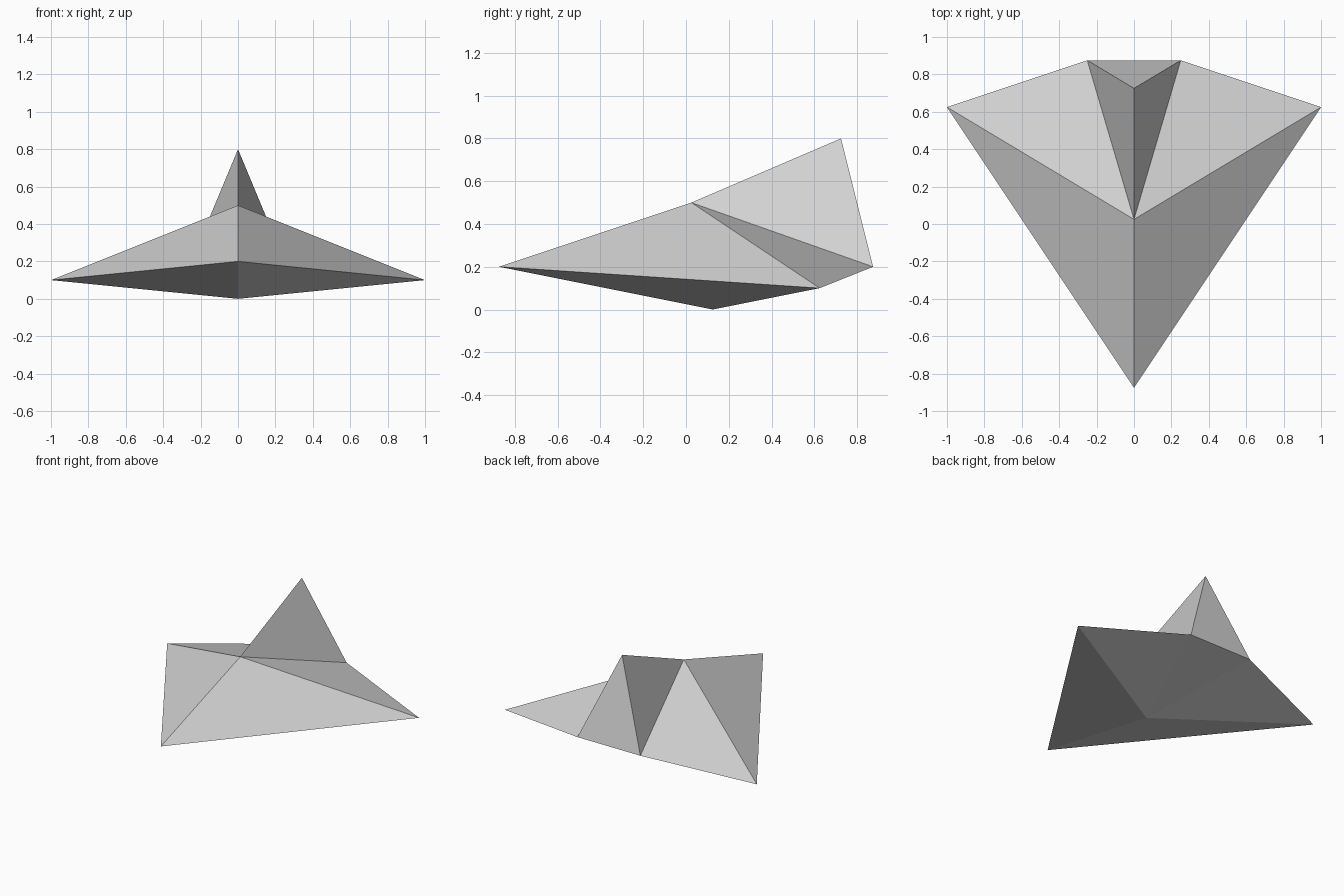
import bpy
import bmesh

cube = bpy.data.objects.get("Cube")
if cube:
    bpy.data.objects.remove(cube, do_unlink=True)

# Light grey hull paint
grey = bpy.data.materials.new("light_grey")
grey.use_nodes = True
colour = (0.65, 0.65, 0.65, 1)
grey.diffuse_color = colour
grey.node_tree.nodes["Principled BSDF"].inputs["Base Color"].default_value = colour

# Corner points on the centre line and on the left side
centre = {
    "nose": (0, -0.875, 0.2),
    "ridge": (0, 0.025, 0.5),
    "fin_tip": (0, 0.725, 0.8),
    "belly": (0, 0.125, 0),
}
side = {"wing": (1, 0.625, 0.1), "tail": (0.25, 0.875, 0.2)}

# Facets repeated on both sides
side_facets = [
    ("nose", "wing", "ridge"),      # front of wing
    ("ridge", "wing", "tail"),      # rear of wing
    ("ridge", "tail", "fin_tip"),   # side of fin
    ("nose", "belly", "wing"),      # front underside
    ("belly", "tail", "wing"),      # rear underside
]

bm = bmesh.new()
shared = {name: bm.verts.new(p) for name, p in centre.items()}
halves = []
for sign in (1, -1):
    points = dict(shared)
    for name, (x, y, z) in side.items():
        points[name] = bm.verts.new((sign * x, y, z))
    for facet in side_facets:
        bm.faces.new([points[name] for name in facet])
    halves.append(points)

# Back of the fin and middle of the underside join the two sides
left, right = halves
for end in ("fin_tip", "belly"):
    bm.faces.new((left["tail"], right["tail"], shared[end]))

bmesh.ops.recalc_face_normals(bm, faces=bm.faces)
mesh = bpy.data.meshes.new("glider_hull")
bm.to_mesh(mesh)
bm.free()
mesh.materials.append(grey)
hull = bpy.data.objects.new("glider_hull", mesh)
bpy.context.collection.objects.link(hull)
